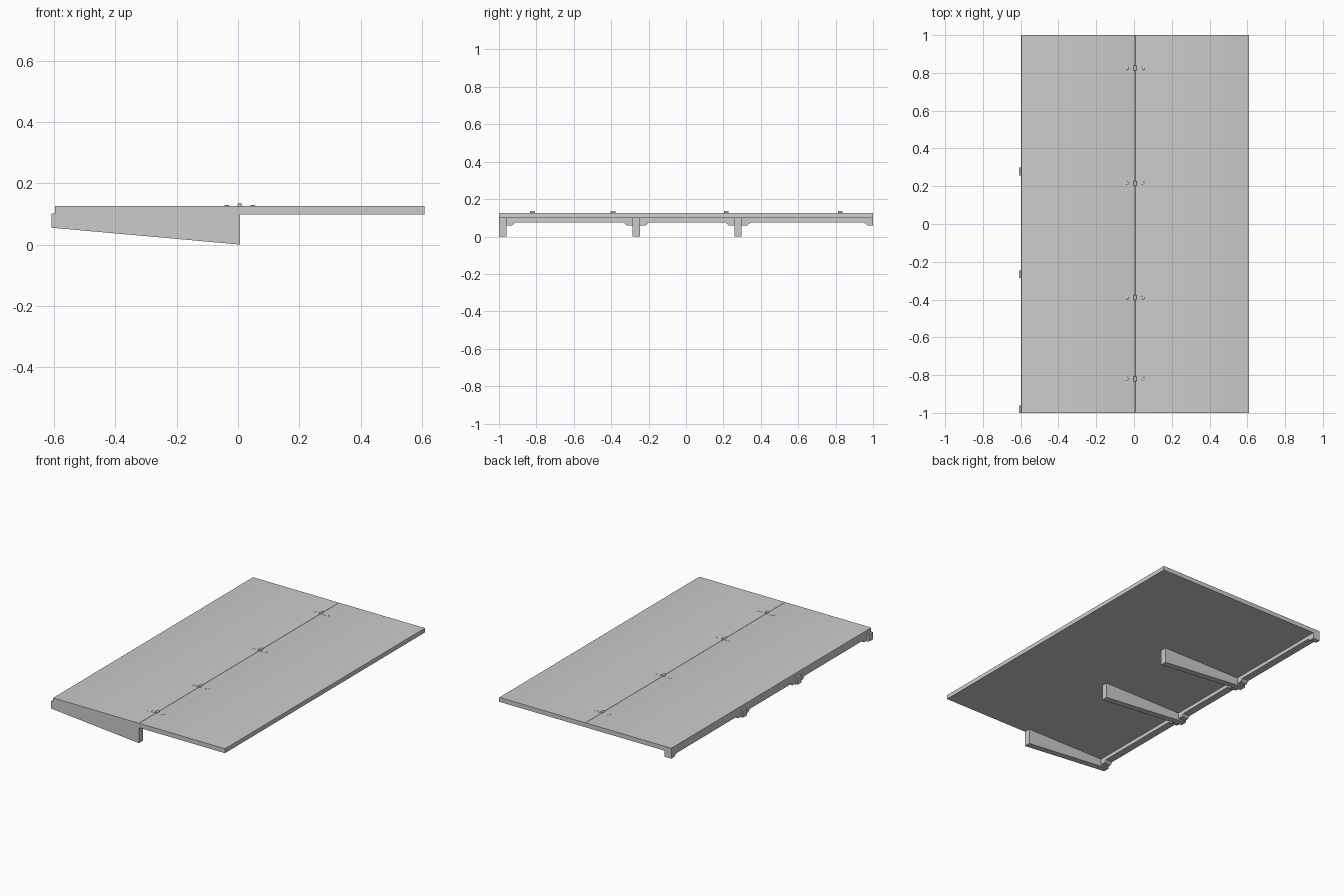
import bpy, bmesh, math

if "Cube" in bpy.data.objects:
    bpy.data.objects.remove(bpy.data.objects["Cube"])

HINGE_X = 0.006
TOP, UNDER = 0.126, 0.098


def finish(name, bm):
    bmesh.ops.recalc_face_normals(bm, faces=bm.faces)
    me = bpy.data.meshes.new(name)
    bm.to_mesh(me)
    bm.free()
    ob = bpy.data.objects.new(name, me)
    bpy.context.collection.objects.link(ob)
    return ob


def extrude(name, pts, axis, a, b):
    """Extrude a 2D profile along x (points are y,z) or y (points are x,z)."""
    bm = bmesh.new()
    place = (lambda u, v, t: (t, u, v)) if axis == 'x' else (lambda u, v, t: (u, t, v))
    lo = [bm.verts.new(place(u, v, a)) for u, v in pts]
    hi = [bm.verts.new(place(u, v, b)) for u, v in pts]
    n = len(pts)
    bm.faces.new(lo)
    bm.faces.new(hi)
    for i in range(n):
        j = (i + 1) % n
        bm.faces.new((lo[i], lo[j], hi[j], hi[i]))
    return finish(name, bm)


def smooth(ob):
    bpy.ops.object.select_all(action='DESELECT')
    ob.select_set(True)
    bpy.context.view_layer.objects.active = ob
    bpy.ops.object.shade_smooth_by_angle(angle=math.radians(35))


def rounded_slab(x0, x1, r=0.003, steps=3):
    """Board profile with small rounded long top edges."""
    pts = [(x0, UNDER), (x1, UNDER)]
    for cx, start in ((x1 - r, 0), (x0 + r, 90)):
        for i in range(steps + 1):
            a = math.radians(start + 90 * i / steps)
            pts.append((cx + r * math.cos(a), TOP - r + r * math.sin(a)))
    return pts


# Two table leaves meeting at the hinge line
smooth(extrude("fixed_leaf", rounded_slab(-0.597, HINGE_X), 'y', -1, 1))
smooth(extrude("folding_leaf", rounded_slab(HINGE_X, 0.609), 'y', -1, 1))

# Tapered support arms under the fixed leaf
arms = [-0.98, -0.266, 0.278]
arm_profile = [(-0.609, 0.055), (HINGE_X, 0), (HINGE_X, UNDER), (-0.597, UNDER),
               (-0.597, 0.101), (-0.609, 0.101)]
for y in arms:
    extrude("support_arm", arm_profile, 'y', y - 0.02, y + 0.02)

# Rear rail, thickened with sloped shoulders around every arm and at the far end
shoulders = []
for y in arms + [1.02]:
    for dy, z in ((-0.068, 0.075), (-0.05, 0.06), (0.05, 0.06), (0.068, 0.075)):
        if -1 < y + dy < 1:
            shoulders.append((y + dy, z))
rail = [(-1, UNDER), (-1, 0.06)] + shoulders + [(1, 0.06), (1, UNDER)]
extrude("rear_rail", rail, 'x', -0.597, -0.55)

# Hinges: knuckle, flat plate and domed screw heads
for y in (0.825, 0.215, -0.39, -0.82):
    bpy.ops.mesh.primitive_cylinder_add(vertices=20, radius=0.008, depth=0.026,
                                        location=(HINGE_X, y, 0.128),
                                        rotation=(math.pi / 2, 0, 0))
    knuckle = bpy.context.object
    knuckle.name = "hinge_knuckle"
    smooth(knuckle)
    extrude("hinge_plate", [(HINGE_X - 0.058, 0.122), (HINGE_X + 0.058, 0.122),
                            (HINGE_X + 0.058, 0.1265), (HINGE_X - 0.058, 0.1265)],
            'y', y - 0.012, y + 0.012)
    for s in (-1, 1):
        bpy.ops.mesh.primitive_uv_sphere_add(segments=16, ring_count=8, radius=1,
                                             location=(HINGE_X + s * 0.042, y, 0.1265))
        screw = bpy.context.object
        screw.name = "hinge_screw"
        screw.scale = (0.009, 0.009, 0.002)
        smooth(screw)
